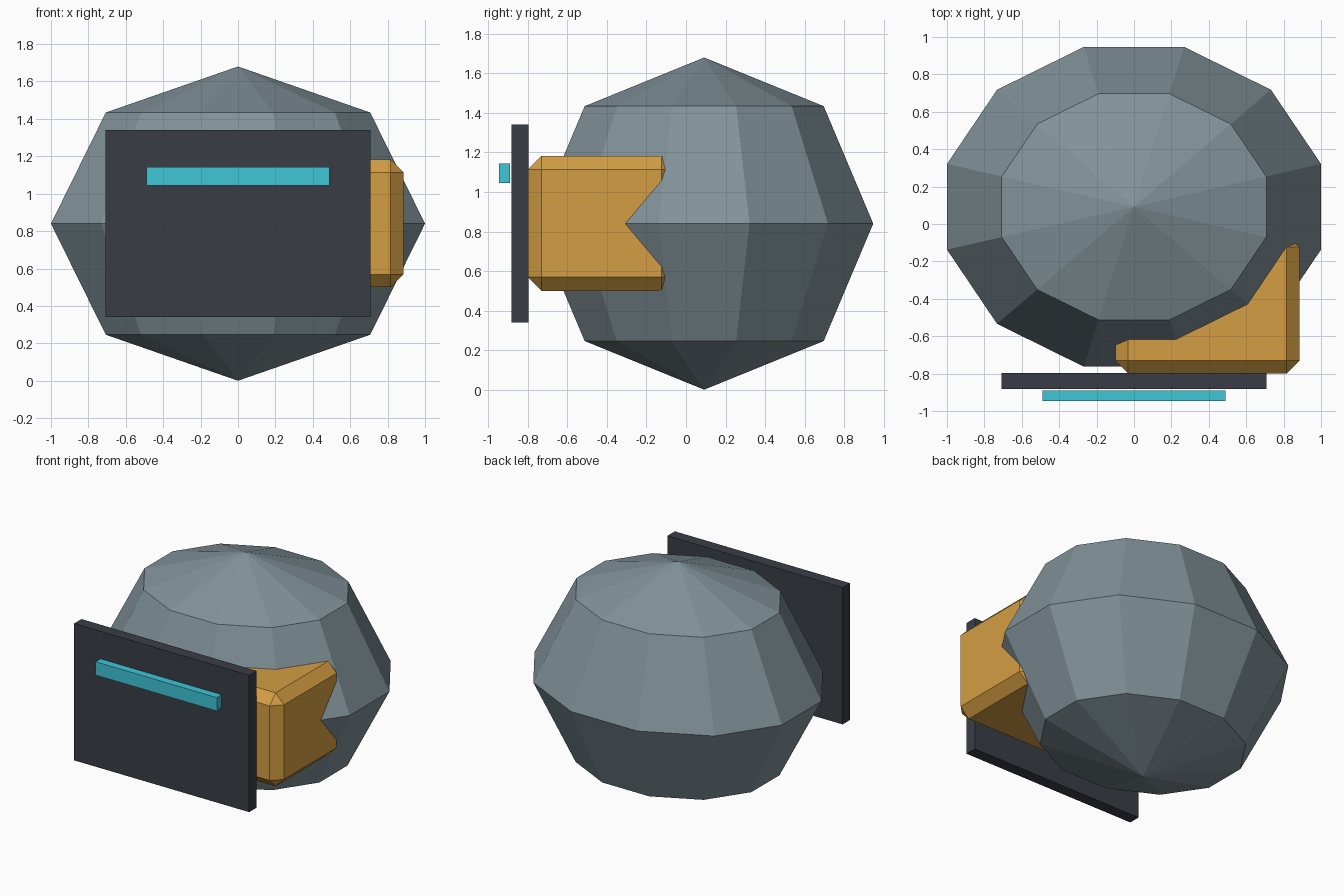
import bpy, math
from mathutils import Matrix

if "Cube" in bpy.data.objects:
    bpy.data.objects.remove(bpy.data.objects["Cube"])


def srgb(r, g, b):
    """Convert 0-255 display values to a linear colour."""
    lin = [(c / 255 / 12.92) if c < 11 else ((c / 255 + 0.055) / 1.055) ** 2.4 for c in (r, g, b)]
    return (*lin, 1.0)


def material(name, rgb):
    m = bpy.data.materials.new(name)
    m.diffuse_color = srgb(*rgb)
    m.use_nodes = True
    m.node_tree.nodes["Principled BSDF"].inputs["Base Color"].default_value = m.diffuse_color
    return m


grey = material("blue_grey", (130, 147, 154))
gold = material("gold", (212, 158, 67))
dark = material("charcoal", (57, 61, 69))
cyan = material("cyan", (62, 198, 214))


def box(name, lo, hi, mat, bevel=0.0):
    bpy.ops.mesh.primitive_cube_add(size=1)
    ob = bpy.context.object
    ob.name = name
    size = [b - a for a, b in zip(lo, hi)]
    mid = [(a + b) / 2 for a, b in zip(lo, hi)]
    ob.data.transform(Matrix.Translation(mid) @ Matrix.Diagonal((*size, 1)))
    ob.data.materials.append(mat)
    if bevel:
        mod = ob.modifiers.new("chamfer", 'BEVEL')
        mod.width = bevel
        mod.segments = 1
    return ob


# Faceted head: twelve sides, four bands, squashed front to back
bpy.ops.mesh.primitive_uv_sphere_add(segments=12, ring_count=4, radius=1)
head = bpy.context.object
head.name = "head"
r = 1 / math.cos(math.radians(15))
head.data.transform(Matrix.Translation((0, 0.092, 0.84))
                    @ Matrix.Diagonal((r, 0.855 * r, 0.84, 1))
                    @ Matrix.Rotation(math.radians(15), 4, 'Z'))
head.data.materials.append(grey)

# Chamfered block set into the front right side
box("side_block", (-0.10, -0.80, 0.50), (0.885, -0.055, 1.183), gold, 0.069)

# Face plate and glowing strip in front of it
box("face_plate", (-0.708, -0.882, 0.34), (0.708, -0.797, 1.34), dark)
box("visor_strip", (-0.49, -0.945, 1.045), (0.49, -0.889, 1.143), cyan)
